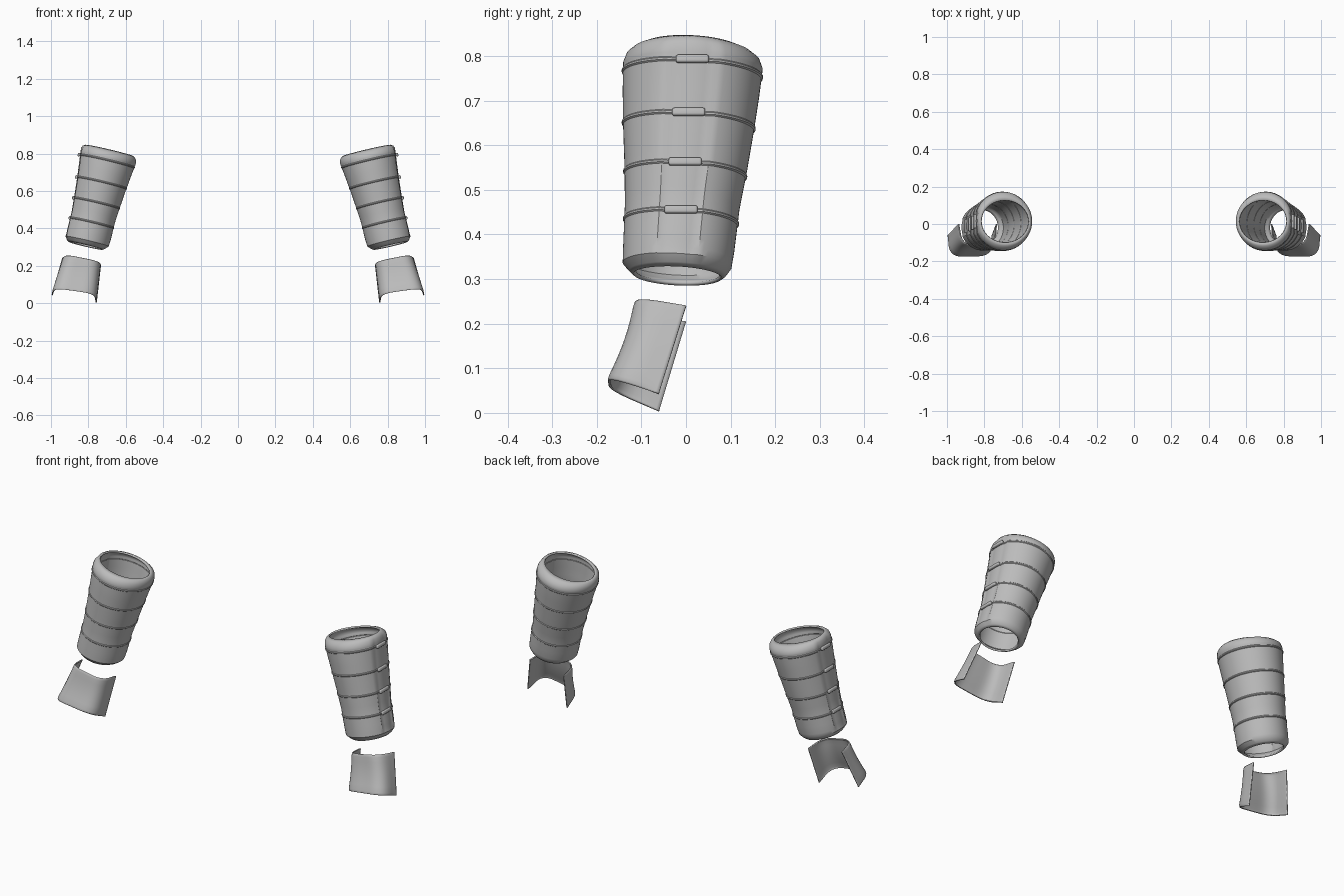
import bpy, bmesh, math
from mathutils import Vector, Matrix

if "Cube" in bpy.data.objects:
    bpy.data.objects.remove(bpy.data.objects["Cube"])

grey = bpy.data.materials.new("plain_grey")
grey.diffuse_color = (0.5, 0.5, 0.5, 1)
grey.use_nodes = True
grey.node_tree.nodes["Principled BSDF"].inputs["Base Color"].default_value = grey.diffuse_color

# Tilted frame of the forearm: W runs up the sleeve, U points outward
BASE = Vector((0.815, 0, 0.307))
W = Vector((-0.229, 0, 0.973)).normalized()
U = Vector((0.973, 0, 0.229)).normalized()
V = Vector((0, 1, 0))

# Sleeve profile: distance along axis, side radius, front y, back y
PROFILE = [(0, .093, -.118, .080), (.008, .105, -.127, .090), (.025, .121, -.142, .102),
           (.06, .123, -.141, .108), (.16, .123, -.137, .120), (.25, .130, -.138, .137),
           (.34, .138, -.141, .152), (.42, .147, -.142, .164), (.485, .155, -.141, .172),
           (.505, .153, -.133, .165), (.518, .144, -.118, .148), (.525, .132, -.100, .128)]
BANDS = [.126, .235, .347, .466]


def profile_at(s):
    for a, b in zip(PROFILE, PROFILE[1:]):
        if s <= b[0] + 1e-6:
            t = (s - a[0]) / (b[0] - a[0])
            return [p + (q - p) * t for p, q in zip(a, b)][1:]
    return PROFILE[-1][1:]


def finish(name, bm, thickness=0.0, angle=35):
    mesh = bpy.data.meshes.new(name)
    bm.to_mesh(mesh)
    bm.free()
    mesh.materials.append(grey)
    ob = bpy.data.objects.new(name, mesh)
    bpy.context.collection.objects.link(ob)
    bpy.ops.object.select_all(action='DESELECT')
    ob.select_set(True)
    bpy.context.view_layer.objects.active = ob
    bpy.ops.object.shade_smooth_by_angle(angle=math.radians(angle))
    mirror = ob.modifiers.new("pair", 'MIRROR')
    mirror.use_mirror_merge = False
    if thickness:
        shell = ob.modifiers.new("shell", 'SOLIDIFY')
        shell.thickness = thickness
        shell.offset = -1
    return ob


def loft(bm, rows, closed):
    grid = [[bm.verts.new(p) for p in row] for row in rows]
    n = len(grid[0])
    for lo, hi in zip(grid, grid[1:]):
        for i in range(n if closed else n - 1):
            j = (i + 1) % n
            bm.faces.new((lo[i], lo[j], hi[j], hi[i]))


# Forearm sleeve: lofted rings with raised bands and a sunken outer strip
levels = {p[0] for p in PROFILE} | {i * .02 + .04 for i in range(23)}
levels = {s for s in levels if all(abs(s - b) > .007 for b in BANDS)}
for b in BANDS:
    levels |= {b - .005, b - .002, b + .002, b + .005}
SEG = 64
rows = []
for s in sorted(levels):
    rx, y0, y1 = profile_at(s)
    bump = .003 if any(abs(s - b) < .003 for b in BANDS) else 0
    fade = max(0, min(1, (s - .005) / .03, (.522 - s) / .03))
    row = []
    for i in range(SEG):
        a = 2 * math.pi * i / SEG
        from_outer = min(a, 2 * math.pi - a)
        r = rx + bump
        if from_outer < .32:
            r -= .007 * fade
        u = r * math.cos(a) - .012 * s
        v = ((y1 - y0) / 2 + bump) * math.sin(a)
        row.append(BASE + U * u + W * (s - .05 * v) + V * ((y0 + y1) / 2 + v))
    rows.append(row)
bm = bmesh.new()
loft(bm, rows, True)
finish("forearm_sleeve", bm, .009)

# Clips bridging the strip at every band
for k, s in enumerate(BANDS):
    rx, y0, y1 = profile_at(s)
    centre = BASE + U * (rx - .007) + W * s + V * ((y0 + y1) / 2)
    frame = Matrix((U, V, W)).transposed().to_4x4()
    bm = bmesh.new()
    bmesh.ops.create_cube(bm, size=1)
    bmesh.ops.scale(bm, vec=(.014, .074, .018), verts=bm.verts)
    bmesh.ops.bevel(bm, geom=bm.edges[:], offset=.005, segments=3,
                    profile=.5, affect='EDGES')
    bmesh.ops.transform(bm, matrix=Matrix.Translation(centre) @ frame, verts=bm.verts)
    finish("strip_clip_%d" % (k + 1), bm)


# Hand guard: open U-shaped plate, path from inner back to outer back
def rounded_path(pts, cut):
    pts = [Vector(p) for p in pts]
    out = [pts[0].lerp(pts[1], t / 6 * (1 - cut[0])) for t in range(6)]
    for i in (1, 2):
        p = pts[i]
        to_prev = cut[0] if i == 1 else cut[1]
        to_next = cut[1] if i == 1 else cut[0]
        a, b = p.lerp(pts[i - 1], to_prev), p.lerp(pts[i + 1], to_next)
        for t in range(9):
            t /= 8
            out.append(a.lerp(p, t).lerp(p.lerp(b, t), t))
        if i == 1:
            q = pts[2].lerp(p, cut[1])
            out += [b.lerp(q, t / 4) for t in (1, 2, 3)]
    out += [pts[2].lerp(pts[3], cut[0] + (1 - cut[0]) * t / 6) for t in range(1, 7)]
    return out


top = rounded_path([(.732, 0, .205), (.738, -.114, .224),
                    (.925, -.117, .262), (.940, 0, .241)], (.6, .33))
bottom = rounded_path([(.755, -.061, .003), (.757, -.174, .050),
                       (.992, -.180, .083), (.997, -.061, .043)], (.6, .33))
mid_b = sum(bottom, Vector()) / len(bottom)
mid_t = sum(top, Vector()) / len(top)
rows = []
for t, pull in [(0, .06), (.02, .025), (.06, 0), (.2, 0), (.35, 0), (.5, 0), (.65, 0),
                (.8, 0), (.93, 0), (.98, .02), (1, .06)]:
    mid = mid_b.lerp(mid_t, t)
    row = []
    for i, (b, p) in enumerate(zip(bottom, top)):
        q = b.lerp(p, t)
        lip = pull * math.sin(math.pi * i / (len(top) - 1))
        q = q.lerp(mid, lip)
        q.y += .008 * math.sin(math.pi * t) * math.sin(math.pi * i / (len(top) - 1))
        row.append(q)
    rows.append(row)
bm = bmesh.new()
loft(bm, rows, False)
finish("hand_guard", bm, .006, 40)
